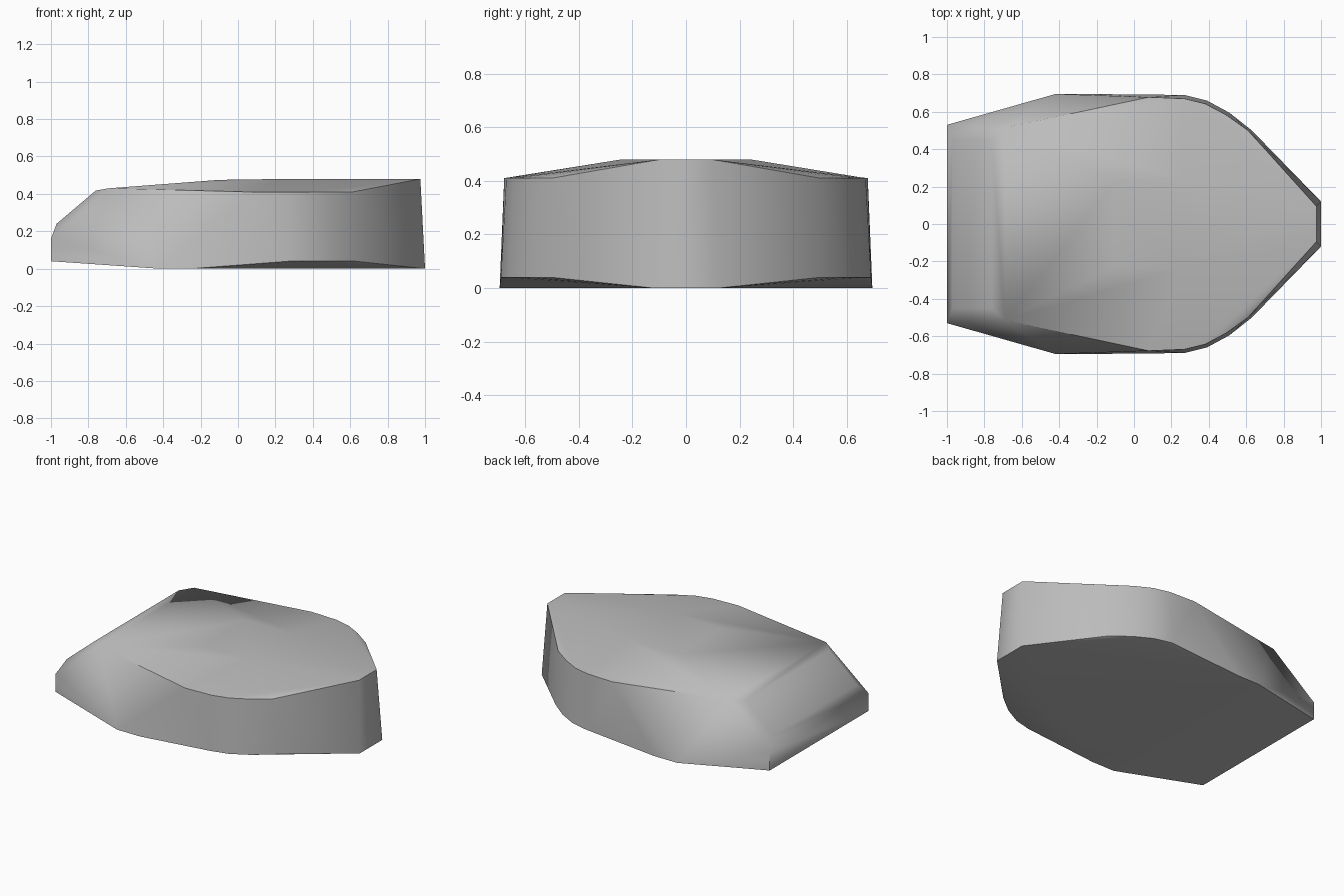
import bpy, bmesh, math

cube = bpy.data.objects.get("Cube")
if cube:
    bpy.data.objects.remove(cube, do_unlink=True)

# Single grey material
grey = bpy.data.materials.new("mid_grey")
grey.use_nodes = True
colour = (0.5, 0.5, 0.5, 1)
grey.diffuse_color = colour
grey.node_tree.nodes["Principled BSDF"].inputs["Base Color"].default_value = colour

# Left half of the faceted shell: corner points
lower_rim = [(-1, .53, .04), (-.42, .695, 0), (-.25, .695, 0), (.27, .69, .04),
             (.39, .66, .04), (.51, .595, .04), (.63, .50, .04), (1, .12, 0)]
upper_rim = [(-.69, .515, .43), (.08, .678, .41), (.27, .67, .41), (.38, .643, .41),
             (.49, .585, .41), (.61, .50, .41), (.975, .095, .48)]
tail_slope = [(-1, .53, .16), (-.97, .45, .24), (-.76, .45, .418)]
roof_crown = [(-.1, .23, .475), (.25, .24, .48)]

# Wrap both mirrored halves in a convex shell
bm = bmesh.new()
for x, y, z in lower_rim + upper_rim + tail_slope + roof_crown:
    for side in (1, -1):
        bm.verts.new((x, y * side, z))
hull = bmesh.ops.convex_hull(bm, input=bm.verts)
spare = [v for v in bm.verts if not v.link_faces]
bmesh.ops.delete(bm, geom=spare, context='VERTS')
bmesh.ops.dissolve_limit(bm, angle_limit=math.radians(1), verts=bm.verts, edges=bm.edges)
bmesh.ops.recalc_face_normals(bm, faces=bm.faces)

mesh = bpy.data.meshes.new("faceted_shell")
bm.to_mesh(mesh)
bm.free()
mesh.materials.append(grey)
shell = bpy.data.objects.new("faceted_shell", mesh)
bpy.context.collection.objects.link(shell)

# Soft shading along the sides, crisp rims
bpy.ops.object.select_all(action='DESELECT')
shell.select_set(True)
bpy.context.view_layer.objects.active = shell
bpy.ops.object.shade_smooth_by_angle(angle=math.radians(50))
